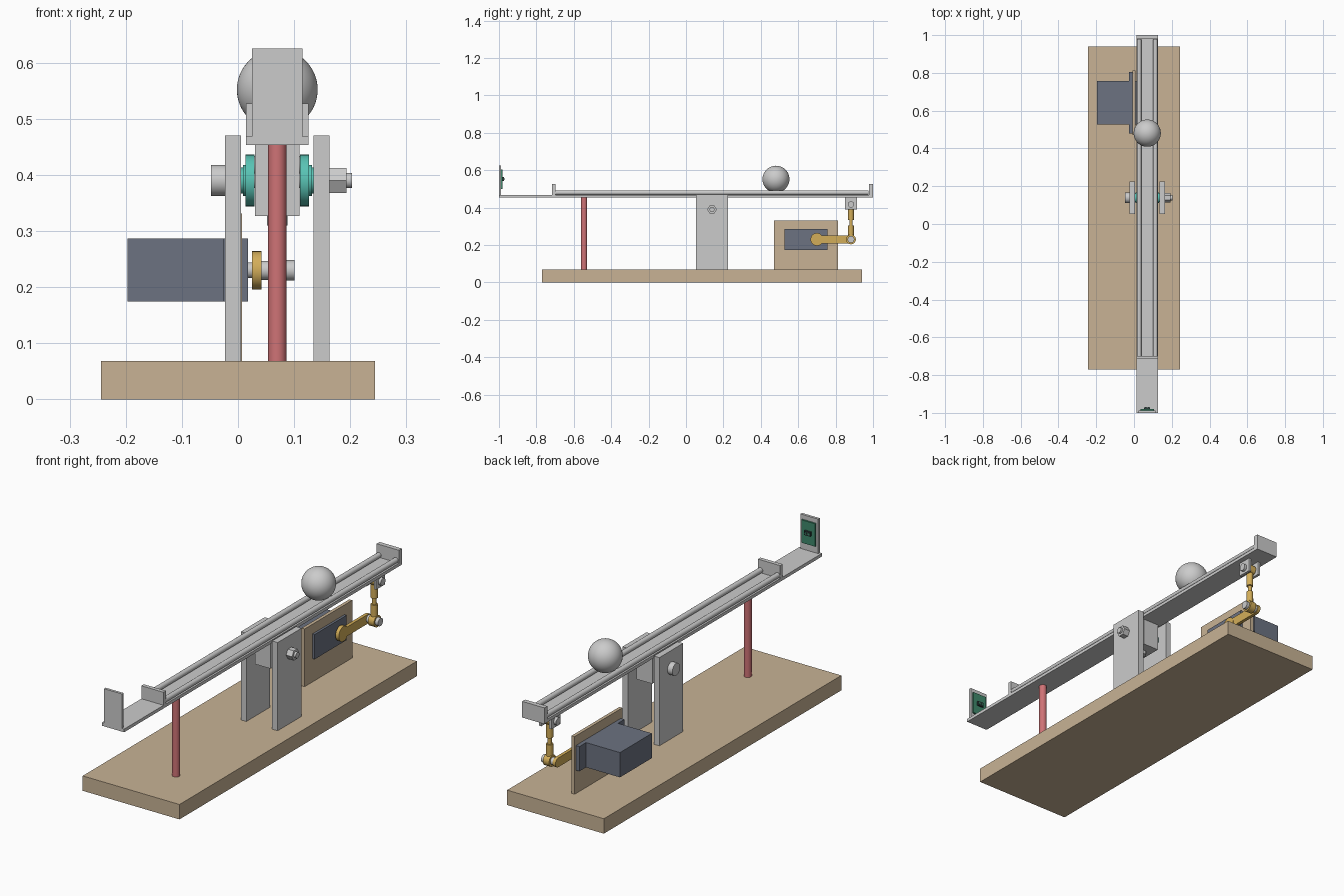
import bpy, math

if "Cube" in bpy.data.objects:
    bpy.data.objects.remove(bpy.data.objects["Cube"])

CX = 0.07              # centre line of the beam
PY, PZ = 0.139, 0.39   # pivot axis
HY, HZ = 0.70, 0.23    # servo output axis
LY, UZ = 0.882, 0.417  # link position and upper pin height


def mat(name, c):
    m = bpy.data.materials.new(name)
    m.diffuse_color = (*c, 1)
    m.use_nodes = True
    m.node_tree.nodes["Principled BSDF"].inputs["Base Color"].default_value = m.diffuse_color
    return m


WOOD = mat("wood", (0.58, 0.45, 0.30))
RED = mat("red", (0.62, 0.17, 0.18))
TEAL = mat("teal", (0.10, 0.55, 0.46))
BRASS = mat("brass", (0.65, 0.42, 0.10))
GREEN = mat("board_green", (0.05, 0.25, 0.15))
DARK = mat("servo_dark", (0.15, 0.17, 0.22))
BLACK = mat("chip_black", (0.03, 0.05, 0.05))


def finish(name, m, smooth=False):
    o = bpy.context.object
    o.name = name
    if m:
        o.data.materials.append(m)
    if smooth:
        bpy.ops.object.shade_smooth_by_angle(angle=math.radians(35))
    return o


def box(name, x, y, z, m=None):
    bpy.ops.mesh.primitive_cube_add(size=1, location=[sum(r) / 2 for r in (x, y, z)])
    o = finish(name, m)
    o.scale = [r[1] - r[0] for r in (x, y, z)]
    bpy.ops.object.transform_apply(location=False, rotation=False, scale=True)
    return o


def cyl(name, axis, a, b, p, q, r, m=None, n=40):
    """Cylinder from a to b along an axis; p, q are the other two coordinates in order."""
    mid = (a + b) / 2
    loc, rot = {"x": ((mid, p, q), (0, math.pi / 2, 0)),
                "y": ((p, mid, q), (math.pi / 2, 0, 0)),
                "z": ((p, q, mid), (0, 0, 0))}[axis]
    bpy.ops.mesh.primitive_cylinder_add(vertices=n, radius=r, depth=b - a, location=loc, rotation=rot)
    return finish(name, m, n > 8)


def hexagon(name, a, b, y, z, r):
    o = cyl(name, "x", a, b, y, z, r, n=6)
    o.rotation_euler = (0, math.pi / 2, 0)
    return o


# base and rest post
box("base_board", (-0.244, 0.244), (-0.77, 0.94), (0, 0.068), WOOD)
cyl("rest_post", "z", 0.068, 0.454, CX, -0.545, 0.0165, RED)

# beam with end stops, rails and ball
box("beam_plate", (0.014, 0.126), (-1, 1), (0.4535, 0.468))
box("front_stop", (0.014, 0.126), (-0.716, -0.698), (0.468, 0.527))
box("rear_stop", (0.014, 0.126), (0.979, 1), (0.468, 0.527))
for s, side in ((-1, "left"), (1, "right")):
    cyl(side + "_rail", "y", -0.698, 0.976, CX + s * 0.043, 0.480, 0.012, n=24)
bpy.ops.mesh.primitive_uv_sphere_add(segments=64, ring_count=32, radius=0.072, location=(CX, 0.481, 0.552))
finish("ball", None, True)

# distance sensor on the front end
box("sensor_bracket", (0.025, 0.115), (-1, -0.988), (0.468, 0.625))
box("sensor_board", (0.035, 0.105), (-0.988, -0.980), (0.50, 0.604), GREEN)
box("sensor_chip", (0.054, 0.086), (-0.980, -0.972), (0.543, 0.563), BLACK)
for s, side in ((-1, "left"), (1, "right")):
    x = CX + s * 0.008
    cyl(side + "_sensor_lens", "y", -0.973, -0.970, x, 0.553, 0.005, GREEN, 16)

# pivot uprights, bearings and block
for s, side in ((-1, "left"), (1, "right")):
    def span(a, b):
        return sorted((CX + s * 0.0005 + s * a, CX + s * 0.0005 + s * b))
    box(side + "_upright", span(0.0645, 0.0925), (0.053, 0.225), (0.068, 0.47))
    cyl(side + "_bearing_flange", "x", *span(0.040, 0.056), PY, PZ, 0.046, TEAL)
    cyl(side + "_bearing_collar", "x", *span(0.056, 0.061), PY, PZ, 0.028, TEAL)
    cyl(side + "_bearing_washer", "x", *span(0.061, 0.0645), PY, PZ, 0.023, TEAL)
box("pivot_block", (0.03, 0.11), (0.078, 0.20), (0.327, 0.4535))
cyl("block_set_screw", "z", 0.31, 0.327, CX, PY, 0.018)
cyl("pivot_bolt", "x", -0.03, 0.203, PY, PZ, 0.0135)
cyl("pivot_bolt_head", "x", -0.048, -0.022, PY, PZ, 0.028)
nut = hexagon("pivot_nut", 0.163, 0.193, PY, PZ, 0.0255)
nut.rotation_euler = (0, math.pi / 2, 0)
# turn the nut so that its points face front and rear
from mathutils import Matrix
nut.data.transform(Matrix.Rotation(0, 4, "Z"))

# servo motor and its panel, with the body passing through
panel = box("servo_panel", (-0.008, 0.007), (0.47, 0.813), (0.068, 0.331), WOOD)
box("servo_body", (-0.197, 0.018), (0.527, 0.757), (0.174, 0.287), DARK)
for y, side in (((0.48, 0.527), "front"), ((0.757, 0.805), "rear")):
    box(side + "_servo_ear", (-0.026, -0.008), y, (0.174, 0.287), DARK)
cyl("servo_shaft", "x", 0.018, 0.025, HY, HZ, 0.014)

# servo arm
cyl("arm_hub", "x", 0.025, 0.042, HY, HZ, 0.034, BRASS)
box("arm_bar", (0.026, 0.041), (HY, LY), (HZ - 0.021, HZ + 0.021), BRASS)
cyl("arm_tip", "x", 0.026, 0.041, LY, HZ, 0.021, BRASS)

# lower link bolt
cyl("link_bolt", "x", 0.026, 0.09, LY, HZ, 0.009)
cyl("link_spacer", "x", 0.041, 0.055, LY, HZ, 0.017)
cyl("link_bolt_head", "x", 0.086, 0.101, LY, HZ, 0.018)

# push rod with rod-end eyes
cyl("lower_eye", "x", 0.055, 0.086, LY, HZ, 0.026, BRASS)
cyl("upper_eye", "x", 0.055, 0.085, LY, UZ, 0.024, BRASS)
cyl("lower_sleeve", "z", HZ + 0.015, 0.305, CX, LY, 0.015, BRASS)
cyl("upper_sleeve", "z", 0.335, UZ - 0.015, CX, LY, 0.015, BRASS)
cyl("push_rod", "z", 0.30, 0.34, CX, LY, 0.009, BRASS)

# clevis under the beam
for s, side in ((-1, "left"), (1, "right")):
    a, b = sorted((CX + s * 0.020, CX + s * 0.032))
    box(side + "_clevis_ear", (a, b), (0.85, 0.914), (0.39, 0.4535))
    a, b = sorted((CX + s * 0.032, CX + s * 0.044))
    cyl(side + "_clevis_pin_head", "x", a, b, LY, UZ, 0.017)
cyl("clevis_pin", "x", CX - 0.035, CX + 0.035, LY, UZ, 0.009)
